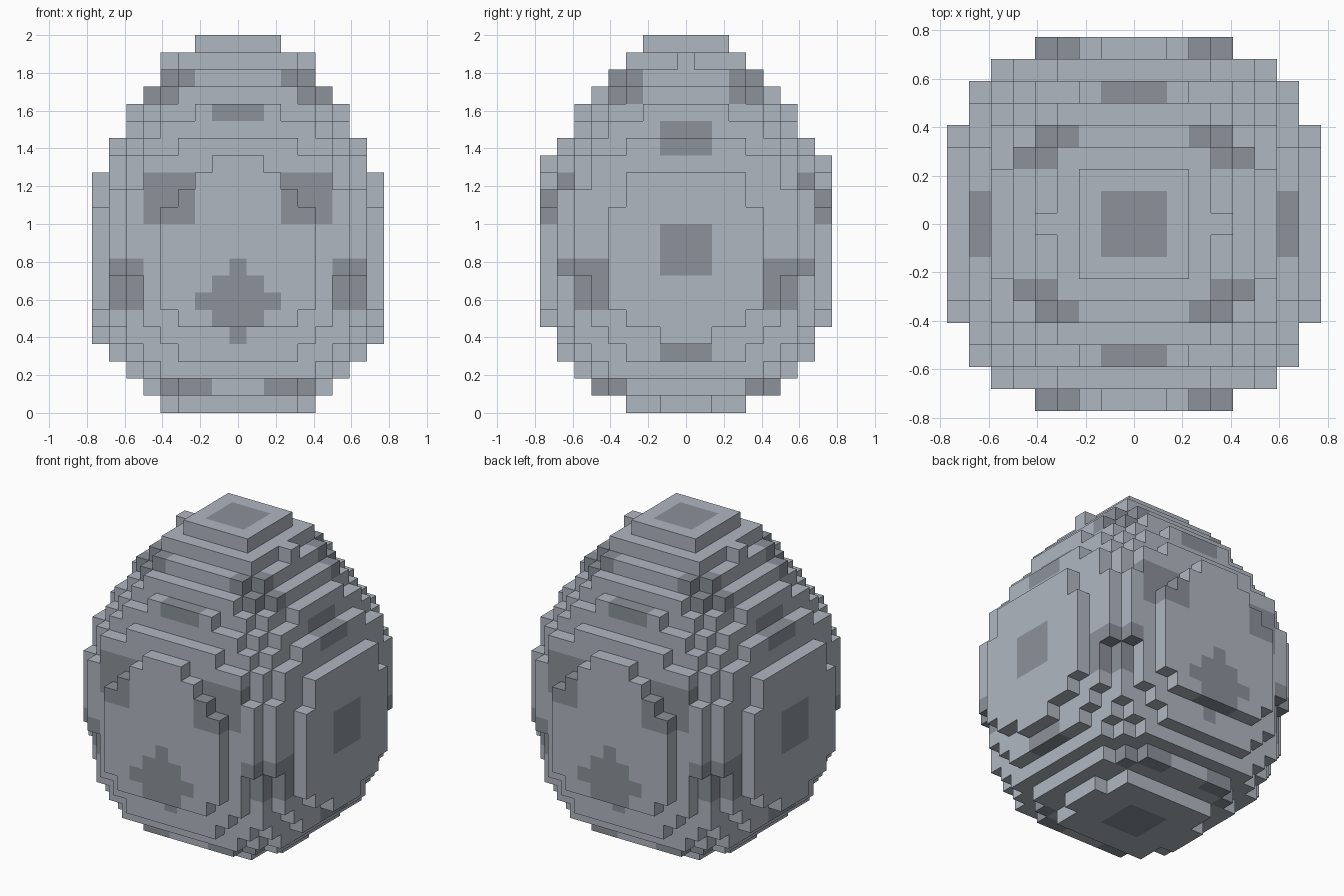
import bpy, bmesh
from mathutils import Vector

cube = bpy.data.objects.get("Cube")
if cube:
    bpy.data.objects.remove(cube, do_unlink=True)

V = 2 / 22  # edge of one block

# Each layer from the bottom up: squared radius and half width of the round body,
# then half widths of the one-block-thick plates on the x and y sides (-1 = none)
LAYERS = [
    (18, 3, 1, -1), (34, 5, -1, -1), (52, 6, -1, -1), (61, 7, -1, -1),
    (72, 7, 1, -1), (74, 7, 3, 3), (80, 7, 4, 4), (80, 7, 4, 4),
    (85, 7, 4, 4), (85, 7, 4, 4), (85, 7, 4, 4), (85, 7, 4, 4),
    (85, 7, 3, 3), (74, 7, 3, 2), (74, 7, -1, 1), (61, 7, -1, -1),
    (52, 6, -1, -1), (41, 6, -1, -1), (34, 5, -1, -1), (25, 4, -1, -1),
    (18, 3, 0, -1), (8, 2, -1, -1),
]


def filled(i, j, k):
    """True where the egg has a block."""
    if not 0 <= k < len(LAYERS):
        return False
    r2, half, plate_x, plate_y = LAYERS[k]
    a, b = abs(i), abs(j)
    if max(a, b) <= half:
        return a * a + b * b <= r2
    return (a == half + 1 and b <= plate_x) or (b == half + 1 and a <= plate_y)


def spotted(i, j, k):
    """True where a block belongs to a dark spot."""
    a, b = abs(i), abs(j)
    return (
        (k in (0, 21) and max(a, b) <= 1)                    # base and crown
        or (k == 1 and (a, b) in ((2, 5), (3, 5), (4, 4)))   # low corners
        or (k == 3 and a == 7 and b <= 1)                    # low sides
        or (b >= 7 and a + abs(k - 6) <= 2)                  # front and back diamond
        or (6 <= k <= 8 and a >= 6 and b >= 5)               # lower corners
        or (8 <= k <= 10 and a == 8 and b <= 1)              # side squares
        or (11 <= k <= 13 and 3 <= a <= 5 and b >= 7)        # upper front corners
        or (k in (15, 16) and a >= 6 and b <= 1)             # upper sides
        or (k == 17 and b == 6 and a <= 1)                   # upper front and back
        or (k == 18 and (a, b) in ((5, 3), (4, 4)))          # shoulder corners
        or (k == 19 and (a, b) in ((4, 3), (3, 4)))
    )


def make_material(name, color):
    mat = bpy.data.materials.new(name)
    mat.use_nodes = True
    mat.diffuse_color = color
    mat.node_tree.nodes["Principled BSDF"].inputs["Base Color"].default_value = color
    return mat


# Outer skin of the blocks, sharing corners
bm = bmesh.new()
corners = {}


def corner(p):
    key = tuple(round(c * 2) for c in p)
    if key not in corners:
        corners[key] = bm.verts.new(p * V)
    return corners[key]


AXES = [Vector((1, 0, 0)), Vector((0, 1, 0)), Vector((0, 0, 1))]
for k in range(len(LAYERS)):
    for i in range(-8, 9):
        for j in range(-8, 9):
            if not filled(i, j, k):
                continue
            centre = Vector((i, j, k + 0.5))
            for n in range(3):
                for sign in (1, -1):
                    d = AXES[n] * sign
                    if filled(i + int(d.x), j + int(d.y), k + int(d.z)):
                        continue
                    u, v = AXES[(n + 1) % 3] / 2, AXES[(n + 2) % 3] * sign / 2
                    m = centre + d / 2
                    face = bm.faces.new([corner(m + o) for o in
                                         (-u - v, u - v, u + v, v - u)])
                    face.material_index = int(spotted(i, j, k))

mesh = bpy.data.meshes.new("egg_shell")
bm.to_mesh(mesh)
bm.free()
mesh.materials.append(make_material("pale blue grey", (0.434, 0.474, 0.533, 1)))
mesh.materials.append(make_material("dark spot grey", (0.258, 0.287, 0.323, 1)))
egg = bpy.data.objects.new("egg_shell", mesh)
bpy.context.collection.objects.link(egg)
